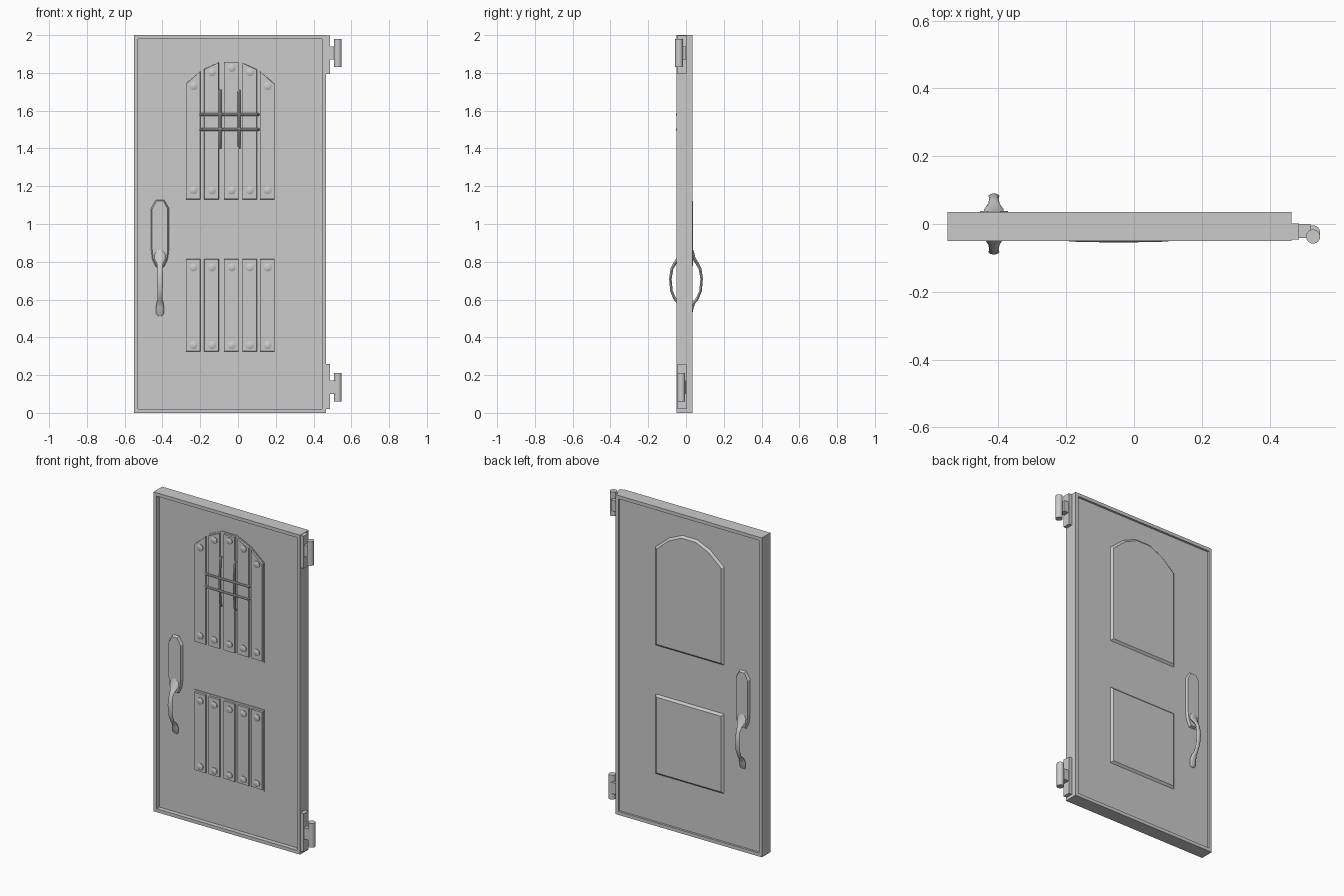
import bpy, bmesh, math
from mathutils import Vector

if "Cube" in bpy.data.objects:
    bpy.data.objects.remove(bpy.data.objects["Cube"])

FACE = 0.022   # half thickness of the recessed door panel
HX = -0.413    # handle centre line


def finish(name, bm, smooth=False):
    bmesh.ops.recalc_face_normals(bm, faces=bm.faces)
    me = bpy.data.meshes.new(name)
    bm.to_mesh(me)
    bm.free()
    ob = bpy.data.objects.new(name, me)
    bpy.context.collection.objects.link(ob)
    if smooth:
        bpy.ops.object.select_all(action='DESELECT')
        bpy.context.view_layer.objects.active = ob
        ob.select_set(True)
        bpy.ops.object.shade_smooth_by_angle(angle=math.radians(40))
    return ob


def loft(name, rings, smooth=False):
    """Skin a list of equal-sized point rings and cap both ends."""
    bm = bmesh.new()
    vs = [[bm.verts.new(p) for p in r] for r in rings]
    n = len(vs[0])
    for a, b in zip(vs, vs[1:]):
        for i in range(n):
            bm.faces.new((a[i], a[(i + 1) % n], b[(i + 1) % n], b[i]))
    bm.faces.new(vs[0])
    bm.faces.new(vs[-1])
    return finish(name, bm, smooth)


def prism(name, pts, y0, y1, inset=0.0):
    """Extrude an xz outline along y; inset shrinks the far face for a bevel."""
    xs, zs = [p[0] for p in pts], [p[1] for p in pts]
    cx, cz = (min(xs) + max(xs)) / 2, (min(zs) + max(zs)) / 2
    kx = 1 - 2 * inset / (max(xs) - min(xs))
    kz = 1 - 2 * inset / (max(zs) - min(zs))
    far = [(cx + (x - cx) * kx, y1, cz + (z - cz) * kz) for x, z in pts]
    return loft(name, [[(x, y0, z) for x, z in pts], far])


def rect(x0, x1, z0, z1):
    return [(x0, z0), (x1, z0), (x1, z1), (x0, z1)]


def tube(name, path, r, sides=8):
    """Round bar through a list of points."""
    path = [Vector(p) for p in path]
    rings = []
    for i, p in enumerate(path):
        t = (path[min(i + 1, len(path) - 1)] - path[max(i - 1, 0)]).normalized()
        u = Vector((0, 1, 0)) if abs(t.y) < 0.9 else Vector((1, 0, 0))
        u = (u - t * u.dot(t)).normalized()
        v = t.cross(u)
        rings.append([p + r * (math.cos(a) * u + math.sin(a) * v)
                      for a in (2 * math.pi * k / sides for k in range(sides))])
    return loft(name, rings, True)


# door slab with a raised rim on both faces
bm = bmesh.new()
bmesh.ops.create_cube(bm, size=1)
for v in bm.verts:
    v.co = Vector((-0.0425 + v.co.x * 1.015, -0.0075 + v.co.y * 0.085, 1 + v.co.z * 2))
bm.normal_update()
for s, edge in ((-1, 0.05), (1, 0.035)):
    f = [f for f in bm.faces if f.normal.y * s > 0.9]
    bmesh.ops.inset_individual(bm, faces=f, thickness=0.03)
    g = bmesh.ops.extrude_discrete_faces(bm, faces=f)["faces"]
    for v in g[0].verts:
        v.co.y = s * FACE
finish("door_slab", bm)

# panel outlines
ARCH = [(-0.285, 1.745), (-0.19, 1.825), (-0.095, 1.867), (0.01, 1.867), (0.105, 1.825), (0.2, 1.745)]
upper = [(-0.285, 1.12)] + ARCH + [(0.2, 1.12)]
lower = rect(-0.285, 0.2, 0.315, 0.825)


def arch_z(x):
    for (xa, za), (xb, zb) in zip(ARCH, ARCH[1:]):
        if xa <= x <= xb:
            return za + (zb - za) * (x - xa) / (xb - xa)


# bevelled raised panels behind, thin backing boards in front
for label, pts in (("upper", upper), ("lower", lower)):
    prism(label + "_back_panel", pts, FACE - 0.005, 0.034, 0.018)
    prism(label + "_front_backing", pts, -FACE + 0.005, -0.026)


def bolt(name, x, z):
    rings = []
    for y, r in ((-0.03, 0.021), (-0.042, 0.021), (-0.046, 0.014)):
        rings.append([(x + r * math.cos(k * math.pi / 6), y, z + r * math.sin(k * math.pi / 6))
                      for k in range(12)])
    loft(name, rings, True)


# front planks with bolts
TOPS = (1.73, 1.803, 1.826, 1.803, 1.73)
for i, x in enumerate((-0.235, -0.138, -0.033, 0.064, 0.157)):
    a, b = x - 0.042, x + 0.037
    top = [(b, arch_z(b) - 0.008), (a, arch_z(a) - 0.008)]
    if i == 2:
        top = [(b, 1.859), (a, 1.859)]
    prism(f"upper_plank_{i}", [(a, 1.13), (b, 1.13)] + top, -0.02, -0.037, 0.002)
    prism(f"lower_plank_{i}", rect(a, b, 0.325, 0.815), -0.02, -0.037, 0.002)
    for label, z in (("upper_top", TOPS[i]), ("upper_low", 1.178), ("lower_top", 0.77), ("lower_low", 0.358)):
        bolt(f"{label}_bolt_{i}", x, z)

# grille bars with ends bent into the planks
for i, z in enumerate((1.58, 1.5)):
    tube(f"grille_cross_bar_{i}", [(-0.2, -0.032, z), (-0.19, -0.045, z), (-0.095, -0.047, z),
         (0.005, -0.047, z), (0.1, -0.045, z), (0.11, -0.032, z)], 0.007)
for i, x in enumerate((-0.095, 0.005)):
    tube(f"grille_upright_{i}", [(x, -0.03, 1.4), (x, -0.041, 1.42), (x, -0.043, 1.5),
         (x, -0.043, 1.6), (x, -0.041, 1.69), (x, -0.03, 1.71)], 0.007)

# handle plate and grip on each face
PLATE = [(-0.022, 0.77), (0.022, 0.77), (0.042, 0.81), (0.049, 0.86), (0.049, 1.085),
         (0.022, 1.13), (-0.022, 1.13), (-0.049, 1.085), (-0.049, 0.86), (-0.042, 0.81)]
# outward distance, height, half width, half thickness
GRIP = [(0.03, 0.868, 0.012, 0.006), (0.036, 0.845, 0.028, 0.008), (0.043, 0.815, 0.029, 0.009),
        (0.06, 0.79, 0.017, 0.009), (0.074, 0.765, 0.014, 0.008), (0.083, 0.71, 0.016, 0.007),
        (0.077, 0.645, 0.014, 0.007), (0.06, 0.605, 0.012, 0.008), (0.042, 0.585, 0.017, 0.009),
        (0.032, 0.56, 0.022, 0.009), (0.028, 0.525, 0.02, 0.006), (0.024, 0.515, 0.012, 0.004)]
for label, s in (("front", -1), ("back", 1)):
    prism(label + "_handle_plate", [(HX + x, z) for x, z in PLATE],
          s * (FACE - 0.005), s * 0.038, 0.008)
    rings = []
    for i, (y, z, w, t) in enumerate(GRIP):
        p, q = GRIP[max(i - 1, 0)], GRIP[min(i + 1, len(GRIP) - 1)]
        n = Vector((q[0] - p[0], q[1] - p[1])).normalized()
        rings.append([(HX + w * math.cos(a), s * (y - n.y * t * math.sin(a)), z + n.x * t * math.sin(a))
                      for a in (k * math.pi / 5 for k in range(10))])
    loft(label + "_handle_grip", rings, True)

# hinges: leaf on the door edge, arm and barrel
for label, z0, z1, b0, b1, y in (("top", 1.795, 1.998, 1.83, 1.98, -0.037),
                                 ("bottom", 0.02, 0.26, 0.06, 0.212, -0.025)):
    zc = (b0 + b1) / 2
    prism(label + "_hinge_leaf", rect(0.46, 0.487, z0, z1), -0.046, 0.002)
    prism(label + "_hinge_arm", rect(0.48, 0.52, zc - 0.035, zc + 0.035), -0.042, 0.0)
    tube(label + "_hinge_barrel", [(0.528, y, b0), (0.528, y, b1)], 0.021, 16)
